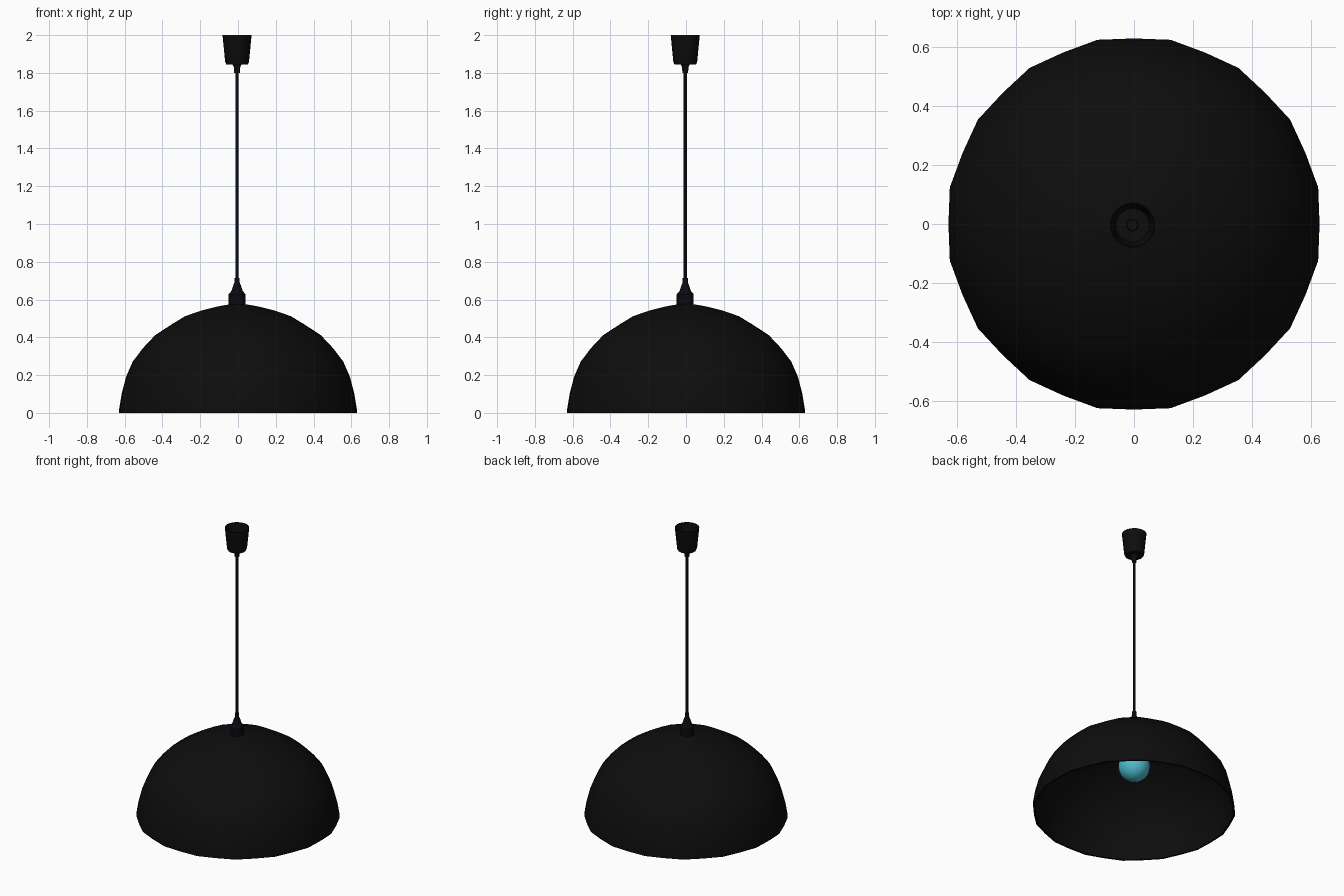
import bpy
import bmesh
from math import cos, sin, pi

cube = bpy.data.objects.get("Cube")
if cube:
    bpy.data.objects.remove(cube, do_unlink=True)


def material(name, colour):
    mat = bpy.data.materials.new(name)
    mat.use_nodes = True
    mat.diffuse_color = (*colour, 1)
    node = next(n for n in mat.node_tree.nodes if n.type == "BSDF_PRINCIPLED")
    node.inputs["Base Color"].default_value = (*colour, 1)
    node.inputs["Roughness"].default_value = 0.6
    return mat


black = material("matte black", (0.004, 0.004, 0.004))
cord_black = material("cord black", (0.003, 0.003, 0.005))
cyan = material("cyan glass", (0.08, 0.5, 0.62))


def lathe(name, profile, mat, sides=24, centre=(-0.005, -0.004), bulge=1.0, angle=40):
    """Revolve (radius, z) points; every other spoke is scaled by bulge."""
    bm = bmesh.new()
    rings = []
    for radius, z in profile:
        if radius == 0:
            rings.append([bm.verts.new((*centre, z))] * sides)
            continue
        ring = []
        for i in range(sides):
            r = radius * (bulge if i % 2 else 1)
            a = 2 * pi * i / sides
            ring.append(bm.verts.new((centre[0] + r * cos(a), centre[1] + r * sin(a), z)))
        rings.append(ring)
    for low, high in zip(rings, rings[1:]):
        for i in range(sides):
            j = (i + 1) % sides
            corners = list(dict.fromkeys((low[i], low[j], high[j], high[i])))
            bm.faces.new(corners)
    bmesh.ops.recalc_face_normals(bm, faces=bm.faces)
    mesh = bpy.data.meshes.new(name)
    bm.to_mesh(mesh)
    bm.free()
    mesh.materials.append(mat)
    obj = bpy.data.objects.new(name, mesh)
    bpy.context.collection.objects.link(obj)
    bpy.ops.object.select_all(action="DESELECT")
    obj.select_set(True)
    bpy.context.view_layer.objects.active = obj
    bpy.ops.object.shade_smooth_by_angle(angle=angle * pi / 180)
    return obj


# Dome shade: outer skin, rolled rim, then the inner skin back to the top
outer = [(0.03, 0.577), (0.1, 0.565), (0.19, 0.543), (0.28, 0.512), (0.36, 0.463),
         (0.44, 0.41), (0.503, 0.343), (0.557, 0.272), (0.593, 0.19),
         (0.616, 0.1), (0.629, 0.02), (0.629, 0.0)]
inner = [(r * 0.98, max(z - 0.01, 0)) for r, z in reversed(outer)]
lathe("dome_shade", outer + inner, black, sides=32, centre=(0, 0), bulge=1.012)

# Socket cap on top of the shade, with its tapered cord grip
lathe("socket_cap", [(0, 0.56), (0.045, 0.56), (0.045, 0.628), (0.03, 0.645),
                     (0.02, 0.675), (0.014, 0.69), (0.014, 0.715), (0, 0.715)], cord_black)

# Lamp holder under the shade
lathe("lamp_holder", [(0, 0.57), (0.045, 0.57), (0.045, 0.46), (0, 0.46)], black)

# Bulb: round glass with a neck reaching into the holder
glass = [(0, 0.22)] + [(0.1 * sin(t * pi / 12), 0.32 - 0.1 * cos(t * pi / 12))
                       for t in range(1, 9)]
lathe("bulb", glass + [(0.06, 0.4), (0.04, 0.44), (0.035, 0.48), (0, 0.48)], cyan)

# Hanging cord
lathe("cord", [(0, 0.7), (0.008, 0.7), (0.008, 1.83), (0, 1.83)], cord_black, sides=12)

# Ceiling cup: open at the top, with a small collar gripping the cord
lathe("ceiling_cup", [(0.01, 1.8), (0.015, 1.8), (0.017, 1.83), (0.024, 1.845),
                      (0.057, 1.845), (0.063, 1.858), (0.077, 2.0), (0.073, 2.0),
                      (0.057, 1.855), (0.02, 1.855), (0.018, 1.865), (0, 1.865)], black)
